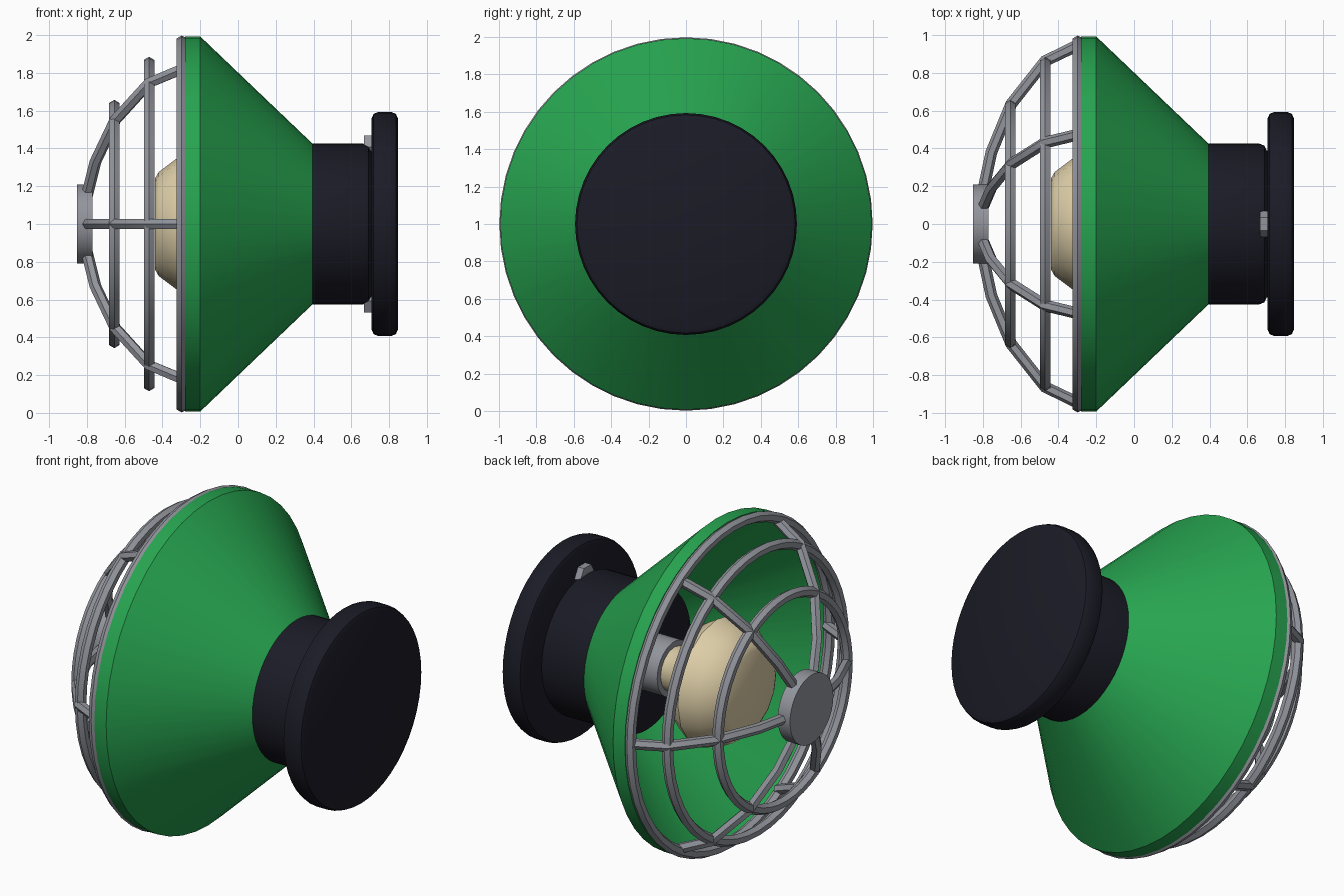
import bpy, bmesh, math
from mathutils import Vector

if "Cube" in bpy.data.objects:
    bpy.data.objects.remove(bpy.data.objects["Cube"])

CZ = 1.0  # height of the lamp axis, which runs along x


def material(name, rgb):
    m = bpy.data.materials.new(name)
    m.diffuse_color = (*rgb, 1.0)
    m.use_nodes = True
    m.node_tree.nodes["Principled BSDF"].inputs["Base Color"].default_value = m.diffuse_color
    return m


GREEN = material("green_enamel", (0.020, 0.375, 0.080))
GREY = material("grey_metal", (0.29, 0.30, 0.335))
BLACK = material("black_plastic", (0.011, 0.011, 0.020))
CREAM = material("cream_glass", (0.73, 0.62, 0.39))


def finish(name, bm, mat, angle=30):
    bmesh.ops.recalc_face_normals(bm, faces=bm.faces)
    me = bpy.data.meshes.new(name)
    bm.to_mesh(me)
    bm.free()
    me.materials.append(mat)
    ob = bpy.data.objects.new(name, me)
    bpy.context.collection.objects.link(ob)
    bpy.context.view_layer.objects.active = ob
    ob.select_set(True)
    bpy.ops.object.shade_smooth_by_angle(angle=math.radians(angle))
    ob.select_set(False)
    return ob


def lathe(name, profile, mat, segs=48, closed=False, cy=0.0, cz=CZ, angle=30):
    """Turn (x, radius) points about the x axis; closed joins last to first."""
    bm = bmesh.new()
    rings = []
    for x, r in profile:
        ring = []
        for i in range(segs):
            a = 2 * math.pi * i / segs
            ring.append(bm.verts.new((x, cy + r * math.cos(a), cz + r * math.sin(a))))
        rings.append(ring)
    pairs = list(zip(rings, rings[1:]))
    if closed:
        pairs.append((rings[-1], rings[0]))
    else:
        bm.faces.new(rings[0])
        bm.faces.new(rings[-1])
    for p, q in pairs:
        for i in range(segs):
            j = (i + 1) % segs
            bm.faces.new((p[i], p[j], q[j], q[i]))
    return finish(name, bm, mat, angle)


# Six-sided wire section: (outward, sideways) factors
HEX = [(math.cos(k * math.pi / 3), math.sin(k * math.pi / 3)) for k in range(6)]


def wire_ring(name, x, r_out, wire=0.032):
    r = r_out - wire
    lathe(name, [(x + wire * s, r + wire * o) for o, s in HEX], GREY, closed=True)


def spoke(name, path, angle, wire=0.031):
    """Sweep a six-sided wire along an (x, radius) path in the plane at this angle."""
    bm = bmesh.new()
    out = Vector((0, math.cos(angle), math.sin(angle)))
    side = Vector((0, -math.sin(angle), math.cos(angle)))
    pts = [Vector((x, 0, CZ)) + out * r for x, r in path]
    prev = None
    for i, p in enumerate(pts):
        t = (pts[min(i + 1, len(pts) - 1)] - pts[max(i - 1, 0)]).normalized()
        n = t.cross(side)
        ring = [bm.verts.new(p + wire * (o * n + s * side)) for o, s in HEX]
        if prev:
            for k in range(6):
                j = (k + 1) % 6
                bm.faces.new((prev[k], prev[j], ring[j], ring[k]))
        else:
            bm.faces.new(ring)
        prev = ring
    bm.faces.new(prev)
    finish(name, bm, GREY)


# Shade: hollow cone with a straight lip
lathe("shade", [(-0.28, 0.993), (-0.20, 0.993), (0.395, 0.425),
                (0.37, 0.40), (-0.21, 0.96), (-0.28, 0.96)], GREEN, closed=True)

# Rear collar and wall plate, both with rounded edges
lathe("collar", [(0.25, 0.39), (0.265, 0.425), (0.665, 0.425), (0.69, 0.415),
                 (0.703, 0.39), (0.715, 0.38)], BLACK)
lathe("wall_plate", [(0.708, 0.56), (0.718, 0.583), (0.742, 0.593), (0.812, 0.593),
                     (0.836, 0.583), (0.846, 0.56)], BLACK)

# Hexagonal nuts above and below the collar
for label, s in (("top", 1), ("bottom", -1)):
    lathe(label + "_nut", [(0.668, 0.07), (0.715, 0.07)], GREY, segs=6, cz=CZ + s * 0.408)

# Bulb and its socket
lathe("socket", [(0.08, 0.165), (0.27, 0.165)], GREY)
lathe("bulb", [(0.10, 0.13), (0.0, 0.14), (-0.05, 0.20), (-0.11, 0.32), (-0.21, 0.38),
               (-0.32, 0.35), (-0.42, 0.275), (-0.44, 0.24)], CREAM, segs=16, angle=45)

# Guard cage: rings, end cap and six curved spokes
wire_ring("guard_rim", -0.298, 0.998)
wire_ring("guard_middle_ring", -0.471, 0.885)
wire_ring("guard_front_ring", -0.655, 0.657)
lathe("guard_cap", [(-0.853, 0.21), (-0.77, 0.21)], GREY)
ARC = [(-0.29, 0.95), (-0.47, 0.863), (-0.65, 0.635), (-0.755, 0.38), (-0.80, 0.17)]
for i in range(6):
    spoke("guard_spoke_%d" % (i + 1), ARC, i * math.pi / 3)
